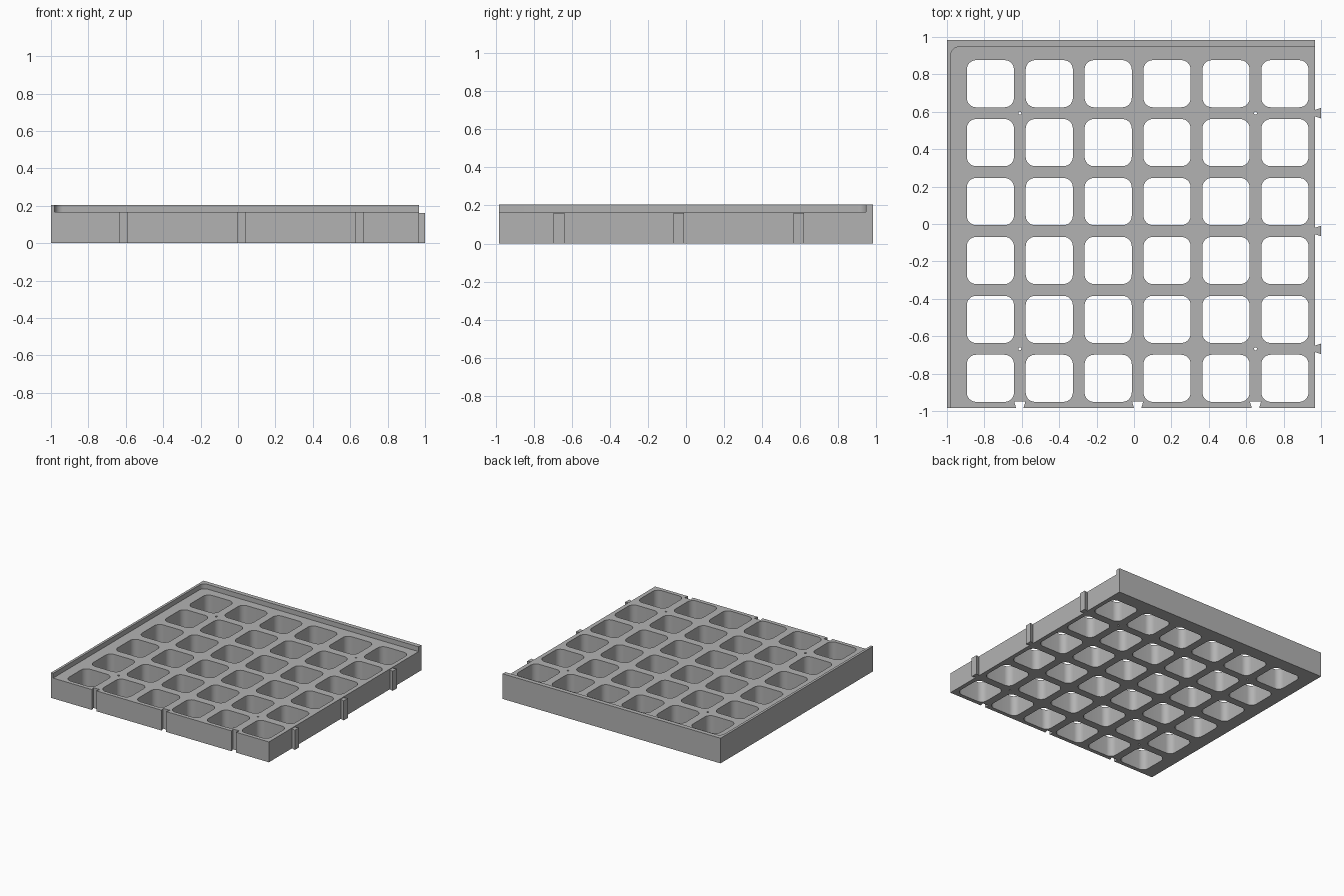
import bpy
import bmesh
import math

cube = bpy.data.objects.get("Cube")
if cube:
    bpy.data.objects.remove(cube, do_unlink=True)

# Overall sizes
LEFT, RIGHT, FRONT, BACK = -1.0, 0.967, -0.983, 0.983
INNER_X, INNER_Y, FILLET = -0.98, 0.947, 0.045
PLATE_H, RIM_H, TAB_H = 0.166, 0.205, 0.16
PITCH, POCKET, RADIUS = 0.315, 0.252, 0.05
X0, Y0 = -0.768, -0.825
GRID = range(6)
JOINT_X = [X0 + PITCH * (i + 0.5) for i in (0, 2, 4)]
JOINT_Y = [Y0 + PITCH * (i + 0.5) for i in (0, 2, 4)]

grey = bpy.data.materials.new("matte grey")
grey.use_nodes = True
grey.diffuse_color = (0.45, 0.45, 0.45, 1)
grey.node_tree.nodes["Principled BSDF"].inputs["Base Color"].default_value = grey.diffuse_color


def arc(cx, cy, r, start, end, steps):
    angles = [math.radians(start + (end - start) * i / steps) for i in range(steps + 1)]
    return [(cx + r * math.cos(a), cy + r * math.sin(a)) for a in angles]


def rounded_square(cx, cy, size, r):
    k = size / 2 - r
    pts = []
    for i, (sx, sy) in enumerate([(1, 1), (-1, 1), (-1, -1), (1, -1)]):
        pts += arc(cx + sx * k, cy + sy * k, r, 90 * i, 90 * i + 90, 8)
    return pts


def extrude_loops(name, loops, height):
    """Fill closed outlines (inner ones become holes) and extrude up from the floor."""
    curve = bpy.data.curves.new(name, 'CURVE')
    curve.dimensions = '2D'
    curve.fill_mode = 'BOTH'
    curve.extrude = height / 2
    for pts in loops:
        spline = curve.splines.new('POLY')
        spline.points.add(len(pts) - 1)
        for p, (x, y) in zip(spline.points, pts):
            p.co = (x, y, 0, 1)
        spline.use_cyclic_u = True
    temp = bpy.data.objects.new(name + " outline", curve)
    bpy.context.collection.objects.link(temp)
    bpy.context.view_layer.update()
    graph = bpy.context.evaluated_depsgraph_get()
    mesh = bpy.data.meshes.new_from_object(temp.evaluated_get(graph))
    bpy.data.objects.remove(temp, do_unlink=True)

    # Weld caps to walls and lift onto the floor
    bm = bmesh.new()
    bm.from_mesh(mesh)
    bmesh.ops.remove_doubles(bm, verts=bm.verts, dist=0.00005)
    bmesh.ops.translate(bm, verts=bm.verts, vec=(0, 0, height / 2))
    bmesh.ops.recalc_face_normals(bm, faces=bm.faces)
    bm.to_mesh(mesh)
    bm.free()
    mesh.materials.clear()
    mesh.materials.append(grey)
    obj = bpy.data.objects.new(name, mesh)
    bpy.context.collection.objects.link(obj)
    bpy.ops.object.select_all(action='DESELECT')
    obj.select_set(True)
    bpy.context.view_layer.objects.active = obj
    bpy.ops.object.shade_smooth_by_angle(angle=math.radians(30))
    return obj


# Rounded inside corner shared by the plate and the rim
corner = arc(INNER_X + FILLET, INNER_Y - FILLET, FILLET, 180, 90, 8)

# Grid plate: outline with dovetail slots along the front
outline = [(INNER_X, FRONT)]
for x in JOINT_X:
    outline += [(x - 0.02, FRONT), (x - 0.03, FRONT + 0.034),
                (x + 0.03, FRONT + 0.034), (x + 0.02, FRONT)]
outline += [(RIGHT, FRONT), (RIGHT, INNER_Y)] + corner[::-1]

# Pockets and pin holes
pockets = [rounded_square(X0 + PITCH * i, Y0 + PITCH * j, POCKET, RADIUS)
           for i in GRID for j in GRID]
pins = [arc(x, y, 0.008, 0, 330, 11)
        for x in (JOINT_X[0], JOINT_X[2]) for y in (JOINT_Y[0], JOINT_Y[2])]
extrude_loops("grid_plate", [outline] + pockets + pins, PLATE_H)

# Raised rim along the left and back sides
rim = [(LEFT, FRONT), (INNER_X, FRONT)] + corner + [(RIGHT, INNER_Y), (RIGHT, BACK), (LEFT, BACK)]
extrude_loops("edge_rim", [rim], RIM_H)

# Dovetail tabs on the right edge
for n, y in enumerate(JOINT_Y):
    tab = [(RIGHT, y - 0.017), (1, y - 0.028), (1, y + 0.028), (RIGHT, y + 0.017)]
    extrude_loops(f"dovetail_tab_{n + 1}", [tab], TAB_H)
